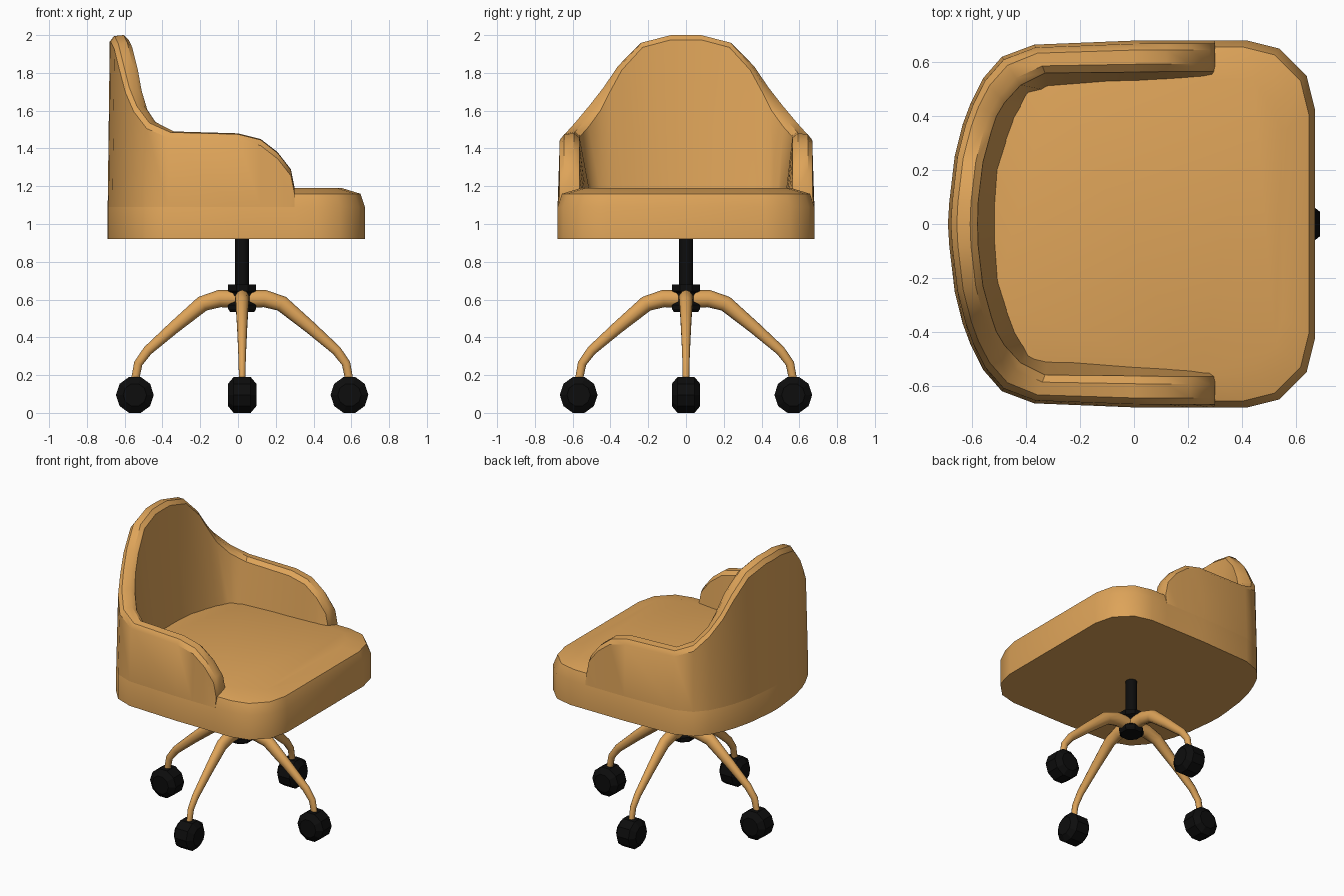
import bpy, bmesh, math
from mathutils import Vector, Matrix

if "Cube" in bpy.data.objects:
    bpy.data.objects.remove(bpy.data.objects["Cube"])

def material(name, rgb):
    m = bpy.data.materials.new(name)
    m.diffuse_color = (*rgb, 1)
    m.use_nodes = True
    m.node_tree.nodes["Principled BSDF"].inputs["Base Color"].default_value = m.diffuse_color
    return m

TAN = material("tan_orange", (0.73, 0.37, 0.10))
BLACK = material("black", (0.004, 0.004, 0.004))
CX = 0.022  # pedestal axis

def loft(name, rings, mat, angle=35, closed=True):
    """Skin a list of equal-length closed rings and cap both ends."""
    bm = bmesh.new()
    vs = [[bm.verts.new(p) for p in r] for r in rings]
    n = len(rings[0])
    for a, b in zip(vs, vs[1:]):
        for i in range(n):
            j = (i + 1) % n
            bm.faces.new((a[i], a[j], b[j], b[i]))
    bm.faces.new(vs[0])
    bm.faces.new(vs[-1])
    bmesh.ops.recalc_face_normals(bm, faces=bm.faces)
    me = bpy.data.meshes.new(name)
    bm.to_mesh(me)
    bm.free()
    me.materials.append(mat)
    if angle:
        me.shade_smooth()
        me.set_sharp_from_angle(angle=math.radians(angle))
    ob = bpy.data.objects.new(name, me)
    bpy.context.collection.objects.link(ob)
    return ob

# half of the wrap-around shell, back centre to arm tip:
# outer x, y | inner rim x, y | inner foot x, y | rim height
HALF = [
    (-.69, 0, -.58, 0, -.51, 0, 2.0),
    (-.685, .08, -.578, .08, -.51, .06, 2.0),
    (-.665, .25, -.56, .23, -.50, .20, 1.96),
    (-.635, .37, -.53, .34, -.465, .31, 1.84),
    (-.605, .45, -.51, .40, -.435, .39, 1.73),
    (-.56, .54, -.48, .45, -.405, .44, 1.63),
    (-.49, .62, -.42, .515, -.385, .48, 1.54),
    (-.37, .665, -.33, .56, -.32, .495, 1.49),
    (0, .68, 0, .563, 0, .52, 1.48),
    (.12, .68, .12, .565, .12, .527, 1.45),
    (.21, .68, .21, .565, .21, .533, 1.38),
    (.28, .68, .28, .565, .28, .538, 1.29),
    (.30, .68, .30, .565, .30, .54, 1.19),
]

def mirror_y(s):
    return tuple(-v if i in (1, 3, 5) else v for i, v in enumerate(s))

def section(s):
    o, t, f, z = Vector(s[0:2]), Vector(s[2:4]), Vector(s[4:6]), s[6]
    pts = [(o, 1.09), (o.lerp(t, .1), z - .035), (o.lerp(t, .3), z - .005),
           (o.lerp(t, .75), z), (t, z - .025), (f, 1.09)]
    return [(p.x, p.y, h) for p, h in pts]

# back and arms in one shell
stations = [mirror_y(s) for s in HALF[:0:-1]] + HALF
loft("back_and_arms", [section(s) for s in stations], TAN)

# seat, sharing the shell's outer outline
half = [s[:2] for s in HALF] + [(.42, .68), (.54, .65), (.64, .55), (.672, .42)]
outline = half + [(x, -y) for x, y in half[:0:-1]]
levels = [(1, .92), (1, 1.09), (.965, 1.16), (.82, 1.19)]
loft("seat", [[(x * k, y * k, z) for x, y in outline] for k, z in levels], TAN)

def lathe(name, profile, sides, mat, angle=0, turn=0):
    """Stack of z-axis circles from (radius, height) pairs."""
    ring = [2 * math.pi * i / sides + turn for i in range(sides)]
    return loft(name, [[(r * math.cos(a), r * math.sin(a), z) for a in ring]
                       for r, z in profile], mat, angle)

# gas lift and hub
lathe("gas_lift", [(.037, .55), (.037, .93)], 12, BLACK, 40).location.x = CX
lathe("hub", [(.07, .535), (.08, .55), (.08, .57), (.058, .59), (.058, .635),
              (.08, .645), (.08, .68)], 8, BLACK, 0, math.pi / 8).location.x = CX

# curved leg: distance out, height, radius
LEG = [(.03, .603, .046), (.12, .605, .046), (.21, .578, .042), (.36, .453, .033),
       (.50, .33, .026), (.55, .262, .023), (.568, .17, .021)]

def leg_rings():
    rings = []
    for i, (x, z, r) in enumerate(LEG):
        a, b = LEG[max(i - 1, 0)], LEG[min(i + 1, len(LEG) - 1)]
        d = Vector((b[0] - a[0], 0, b[1] - a[1])).normalized()
        up = Vector((-d.z, 0, d.x))
        rings.append([Vector((x, 0, z)) + up * r * math.cos(t) + Vector((0, .85 * r * math.sin(t), 0))
                      for t in (2 * math.pi * k / 10 for k in range(10))])
    return rings

# four legs with castor wheels
for k in range(4):
    spin = Matrix.Translation((CX, 0, 0)) @ Matrix.Rotation(k * math.pi / 2, 4, 'Z')
    loft(f"leg_{k + 1}", leg_rings(), TAN, 50).matrix_world = spin
    wheel = lathe(f"wheel_{k + 1}", [(.062, -.075), (.1, -.045), (.1, .045), (.062, .075)],
                  10, BLACK)
    wheel.matrix_world = spin @ Matrix.Translation((.568, 0, .0951)) @ Matrix.Rotation(math.pi / 2, 4, 'X')
